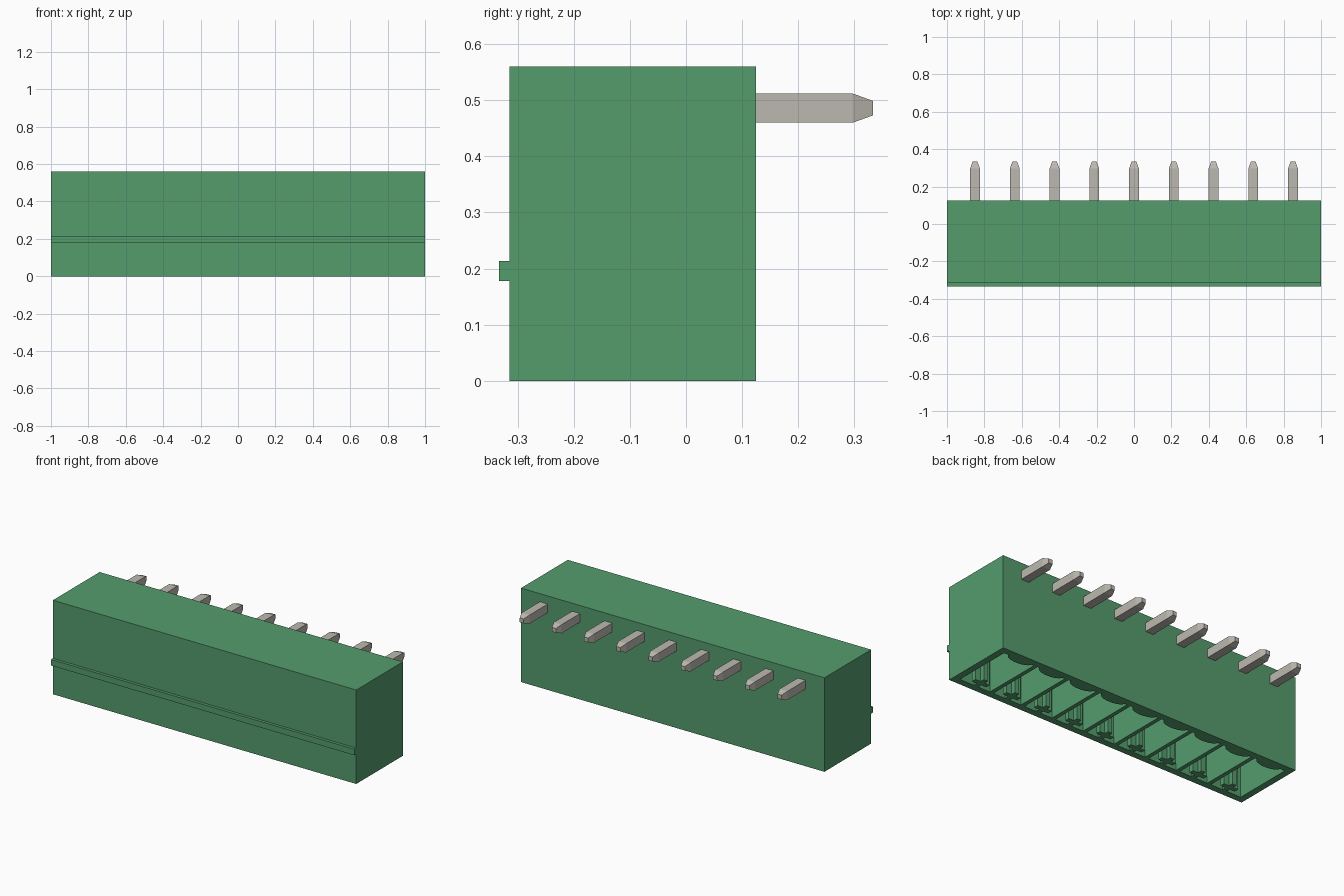
import bpy, bmesh, math
from mathutils import Matrix

cube = bpy.data.objects.get("Cube")
if cube:
    bpy.data.objects.remove(cube, do_unlink=True)


def material(name, rgb):
    m = bpy.data.materials.new(name)
    m.use_nodes = True
    m.diffuse_color = (*rgb, 1)
    bsdf = next(n for n in m.node_tree.nodes if n.type == 'BSDF_PRINCIPLED')
    bsdf.inputs["Base Color"].default_value = (*rgb, 1)
    return m


GREEN = material("housing green", (0.09, 0.335, 0.152))
METAL = material("pin metal", (0.50, 0.485, 0.43))


def finish(name, bm, mat):
    bmesh.ops.recalc_face_normals(bm, faces=bm.faces[:])
    me = bpy.data.meshes.new(name)
    bm.to_mesh(me)
    bm.free()
    me.materials.append(mat)
    ob = bpy.data.objects.new(name, me)
    bpy.context.collection.objects.link(ob)
    return ob


def add_box(bm, lo, hi):
    size = [b - a for a, b in zip(lo, hi)]
    mid = [(a + b) / 2 for a, b in zip(lo, hi)]
    mat = Matrix.Translation(mid) @ Matrix.Diagonal((*size, 1))
    return bmesh.ops.create_cube(bm, size=1, matrix=mat)["verts"]


def add_prism(bm, outline, z0, z1):
    face = bm.faces.new([bm.verts.new((x, y, z0)) for x, y in outline])
    ext = bmesh.ops.extrude_face_region(bm, geom=[face], use_keep_orig=True)
    for v in ext["geom"]:
        if isinstance(v, bmesh.types.BMVert):
            v.co.z = z1


def taper(verts, axis, limit, centre, factor):
    # shrink the end of a bar that lies beyond the limit along one axis
    for v in verts:
        if abs(v.co[axis] - limit) < 1e-4:
            for a in range(3):
                if a != axis:
                    v.co[a] = centre[a] + (v.co[a] - centre[a]) * factor


COUNT, PITCH = 9, 0.2125
CELLS = [(i - (COUNT - 1) / 2) * PITCH for i in range(COUNT)]
FRONT, BACK, TOP = -0.315, 0.125, 0.56
WALL, DEPTH = 0.04, 0.40
Y0, Y1 = FRONT + WALL, BACK - WALL      # inside of the cavity

# Housing: a block hollowed from below
bm = bmesh.new()
add_box(bm, (-1, FRONT, 0), (1, BACK, TOP))
bmesh.ops.recalc_face_normals(bm, faces=bm.faces[:])
base = min(bm.faces, key=lambda f: f.calc_center_median().z)
bmesh.ops.inset_region(bm, faces=[base], thickness=WALL, use_even_offset=True)
ext = bmesh.ops.extrude_face_region(bm, geom=[base])
bmesh.ops.translate(bm, vec=(0, 0, DEPTH),
                    verts=[g for g in ext["geom"] if isinstance(g, bmesh.types.BMVert)])
if base.is_valid:
    bmesh.ops.delete(bm, geom=[base], context='FACES_ONLY')
finish("housing", bm, GREEN)

# Locking ridge along the front
bm = bmesh.new()
add_box(bm, (-1, -0.333, 0.178), (1, FRONT, 0.214))
finish("front_ridge", bm, GREEN)

# Thin walls between the cells
bm = bmesh.new()
for a, b in zip(CELLS, CELLS[1:]):
    x = (a + b) / 2
    add_box(bm, (x - 0.012, Y0, 0), (x + 0.012, Y1, DEPTH))
finish("cell_dividers", bm, GREEN)

# Cross-shaped keying ribs on the front inner wall
bm = bmesh.new()
s, w = 0.014, 0.048
ya, yb, yc = Y0 + 0.025, Y0 + 0.053, Y0 + 0.08
half = [(s, Y0), (s, ya), (w, ya), (w, yb), (s, yb), (s, yc)]
cross = half + [(-x, y) for x, y in reversed(half)]
for cx in CELLS:
    add_prism(bm, [(cx + x, y) for x, y in cross], 0, DEPTH)
finish("keying_ribs", bm, GREEN)

# Rounded lobes on the back inner wall
bm = bmesh.new()
arc = [(0.078 * math.cos(math.pi * i / 12), Y1 - 0.036 * math.sin(math.pi * i / 12))
       for i in range(13)]
for cx in CELLS:
    add_prism(bm, [(cx + x, y) for x, y in arc], 0, DEPTH)
finish("back_lobes", bm, GREEN)

# Angled contact pins: a tail out of the back, a blade down into each cell
R, PZ, PY = 0.026, 0.486, -0.09
for n, cx in enumerate(CELLS, 1):
    bm = bmesh.new()
    add_box(bm, (cx - R, PY - R, PZ - R), (cx + R, 0.297, PZ + R))
    tip = add_box(bm, (cx - R, 0.297, PZ - R), (cx + R, 0.333, PZ + R))
    taper(tip, 1, 0.333, (cx, 0, PZ), 0.5)
    add_box(bm, (cx - R, PY - R, 0.24), (cx + R, PY + R, PZ - R))
    tip = add_box(bm, (cx - R, PY - R, 0.204), (cx + R, PY + R, 0.24))
    taper(tip, 2, 0.204, (cx, PY, 0), 0.5)
    bmesh.ops.remove_doubles(bm, verts=bm.verts[:], dist=1e-4)
    # drop the doubled faces where the segments meet
    seen = {}
    for f in bm.faces:
        seen.setdefault(frozenset(v.index for v in f.verts), []).append(f)
    inner = [f for fs in seen.values() if len(fs) > 1 for f in fs]
    if inner:
        bmesh.ops.delete(bm, geom=inner, context='FACES_ONLY')
    finish(f"contact_pin_{n}", bm, METAL)
